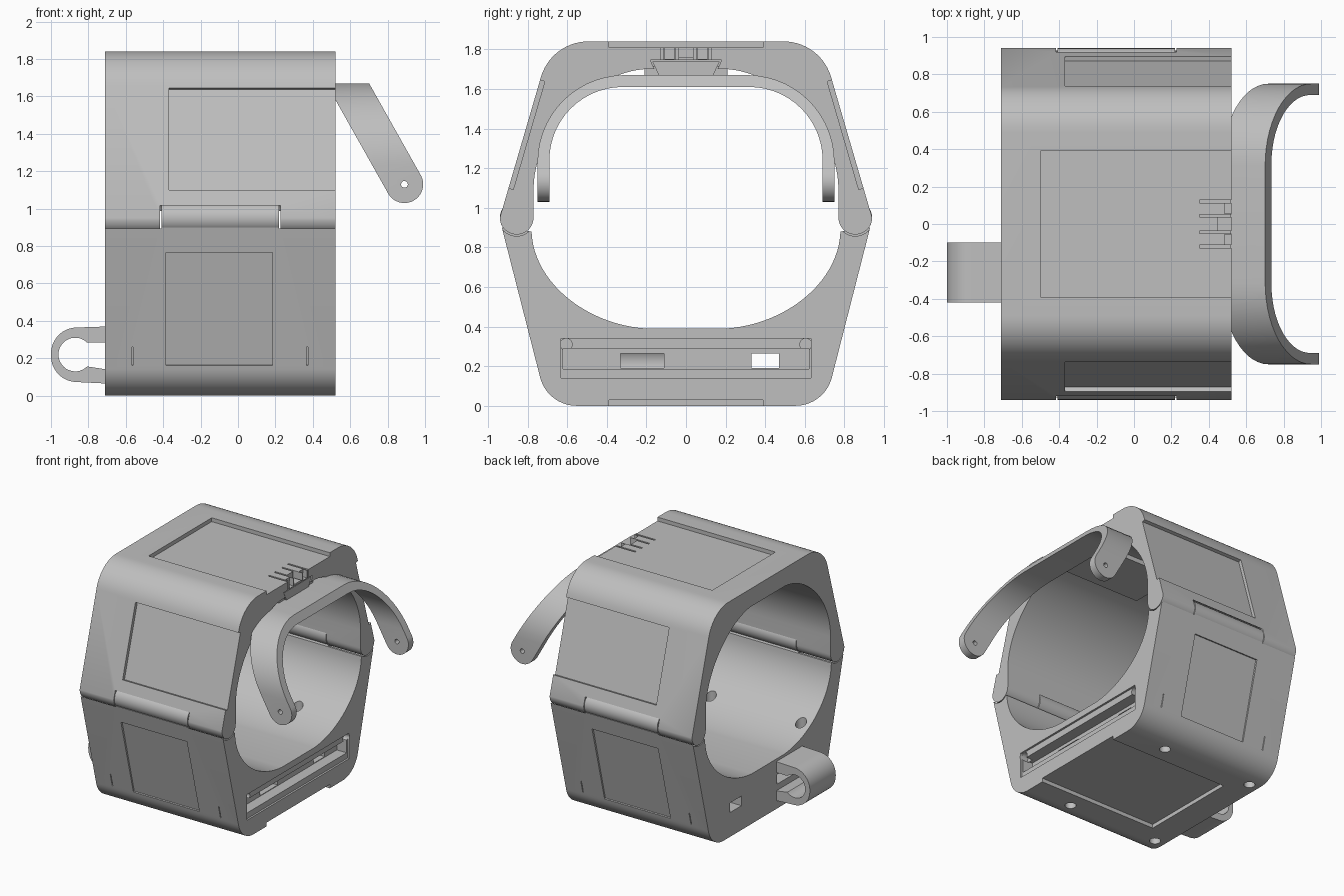
import bpy, bmesh, math
from mathutils import Vector
from mathutils.geometry import interpolate_bezier

cube = bpy.data.objects.get("Cube")
if cube:
    bpy.data.objects.remove(cube, do_unlink=True)

grey = bpy.data.materials.new("plain_grey")
grey.use_nodes = True
colour = (0.52, 0.52, 0.52, 1)
grey.diffuse_color = colour
grey.node_tree.nodes["Principled BSDF"].inputs["Base Color"].default_value = colour

X0, X1 = -0.71, 0.52            # body ends
HINGE = (0.855, 0.95)           # hinge axis in y, z
HX0, HX1 = -0.41, 0.22          # hinge knuckle ends


def prism(name, pts, axis, lo, hi):
    """Extrude a flat outline along x, y or z."""
    place = {"x": lambda a, b: (lo, a, b), "y": lambda a, b: (a, lo, b),
             "z": lambda a, b: (a, b, lo)}[axis]
    bm = bmesh.new()
    face = bm.faces.new([bm.verts.new(place(p[0], p[1])) for p in pts])
    new = bmesh.ops.extrude_face_region(bm, geom=[face])["geom"]
    move = Vector([hi - lo if axis == k else 0 for k in "xyz"])
    bmesh.ops.translate(bm, vec=move, verts=[v for v in new if isinstance(v, bmesh.types.BMVert)])
    bmesh.ops.recalc_face_normals(bm, faces=bm.faces)
    mesh = bpy.data.meshes.new(name)
    bm.to_mesh(mesh)
    bm.free()
    mesh.materials.append(grey)
    obj = bpy.data.objects.new(name, mesh)
    bpy.context.collection.objects.link(obj)
    return obj


def arc(c, r, a0, a1, n=20):
    angles = [math.radians(a0 + (a1 - a0) * i / n) for i in range(n + 1)]
    return [(c[0] + r * math.cos(a), c[1] + r * math.sin(a)) for a in angles]


def circle(c, r, n=32):
    return arc(c, r, 0, 360, n)[:-1]


def rect(a0, a1, b0, b1):
    return [(a0, b0), (a1, b0), (a1, b1), (a0, b1)]


def flip(pts):
    """Mirror a path across the centre, running back the other way."""
    return [(-p[0], p[1]) for p in reversed(pts)]


def rounded(pts, n=14):
    """Open path of (a, b, radius) corners."""
    out = []
    for i, (a, b, r) in enumerate(pts):
        p = Vector((a, b))
        if not r:
            out.append((a, b))
            continue
        u = (Vector(pts[i - 1][:2]) - p).normalized()
        w = (Vector(pts[i + 1][:2]) - p).normalized()
        half = u.angle(w) / 2
        c = p + (u + w).normalized() * r / math.sin(half)
        s, e = p + u * r / math.tan(half) - c, p + w * r / math.tan(half) - c
        a0, a1 = math.atan2(s.y, s.x), math.atan2(e.y, e.x)
        d = (a1 - a0 + math.pi) % (2 * math.pi) - math.pi
        out += arc(c, r, math.degrees(a0), math.degrees(a0 + d), n)
    return out


def bezier(*pts):
    a, b, c, d = [Vector((p[0], p[1], 0)) for p in pts]
    return [(v.x, v.y) for v in interpolate_bezier(a, b, c, d, 24)]


def boolean(obj, cutter, op="DIFFERENCE"):
    cutter.hide_render = True
    mod = obj.modifiers.new("cut", "BOOLEAN")
    mod.operation, mod.solver, mod.object = op, "EXACT", cutter
    bpy.context.view_layer.objects.active = obj
    bpy.ops.object.modifier_apply(modifier=mod.name)
    bpy.data.objects.remove(cutter, do_unlink=True)


def cut(obj, pts, axis, lo, hi):
    boolean(obj, prism("cutter", pts, axis, lo, hi))


def wall_recess(obj, p, q, depth, lo, hi):
    """Sink a panel into the wall between p and q, on both sides of the body."""
    p, q = Vector(p), Vector(q)
    n = Vector(((q - p).y, -(q - p).x)).normalized()
    if n.x < 0:
        n = -n
    quad = [p - n * depth, q - n * depth, q + n * 0.05, p + n * 0.05]
    for side in (1, -1):
        cut(obj, [(side * v.x, v.y) for v in quad], "x", lo, hi)


def smooth(obj):
    bpy.ops.object.select_all(action="DESELECT")
    obj.select_set(True)
    bpy.context.view_layer.objects.active = obj
    bpy.ops.object.shade_smooth_by_angle(angle=math.radians(28))


def upper_wall(z):
    return (0.94 - 0.292 * (z - 0.95), z)


def lower_wall(z):
    return (0.935 - 0.25 * (0.92 - z), z)


# Upper shell: rounded arch whose feet end in hinge barrels
outer = rounded([(0.94, 0.95, 0), (0.68, 1.84, 0.25), (0, 1.84, 0)])[:-1]
inner = bezier((0.77, 1.09), (0.77, 1.40), (0.47, 1.68), (0.21, 1.70))
foot = arc(HINGE, 0.085, -180, 0)[:-1]
half = list(reversed(inner)) + foot + outer
upper = prism("upper_shell", half + flip(half), "x", X0, X1)

# Lower shell: trough with cupped ends
outer = rounded([(*lower_wall(0.9), 0), (0.70, 0, 0.19), (0, 0, 0)])[:-1]
inner = bezier((0.78, 0.88), (0.77, 0.62), (0.5, 0.41), (0.2, 0.39))
half = list(reversed(inner)) + outer
lower = prism("lower_shell", half + flip(half), "x", X0, X1)

# Hinges on both sides
for side, name in ((1, "left"), (-1, "right")):
    centre = (side * HINGE[0], HINGE[1])
    cut(upper, circle(centre, 0.093), "x", HX0 - 0.006, HX1 + 0.006)
    cut(lower, circle(centre, 0.093), "x", X0 - 0.1, HX0)
    cut(lower, circle(centre, 0.093), "x", HX1, X1 + 0.1)
    smooth(prism(name + "_hinge_knuckle", circle(centre, 0.085), "x", HX0, HX1))

# Sunken panels on the top, bottom and slanted walls
cut(upper, rect(-0.39, 0.39, 1.81, 1.9), "x", -0.5, 0.6)
cut(lower, rect(-0.39, 0.39, -0.1, 0.03), "x", -0.5, 0.6)
wall_recess(upper, upper_wall(1.10), upper_wall(1.645), 0.025, -0.37, 0.6)
wall_recess(lower, lower_wall(0.16), lower_wall(0.765), 0.015, -0.385, 0.185)
for x in (-0.565, 0.37):
    wall_recess(lower, lower_wall(0.16), lower_wall(0.26), 0.02, x - 0.003, x + 0.003)

# Latch slots in the roof
for y in (-0.12, -0.045, 0.045, 0.12):
    cut(upper, rect(y - 0.007, y + 0.007, 1.74, 1.9), "x", 0.35, 0.6)
for y in (-0.083, 0.083):
    cut(upper, rect(y - 0.026, y + 0.026, 1.75, 1.9), "x", 0.485, 0.6)
cut(upper, rect(-0.038, 0.038, 1.76, 1.9), "x", 0.45, 0.6)
cut(upper, [(-0.14, 1.66), (0.14, 1.66), (0.18, 1.745), (-0.18, 1.745)], "x", 0.25, 0.6)

# Rail recess, groove, windows and screw holes in the lower end face
cut(lower, rect(-0.63, 0.63, 0.14, 0.34), "x", 0.505, 0.6)
cut(lower, rect(-0.62, 0.62, 0.185, 0.29), "x", 0.42, 0.6)
for y0, y1 in ((-0.33, -0.11), (0.33, 0.47)):
    cut(lower, rect(y0, y1, 0.19, 0.265), "x", -0.8, 0.6)
for y in (-0.605, 0.605):
    cut(lower, circle((y, 0.31), 0.03, 20), "x", 0.45, 0.6)

# Bolt holes through the floor
for x in (-0.63, 0.15):
    for y in (-0.52, 0.52):
        cut(lower, circle((x, y), 0.04, 24), "z", -0.1, 0.8)

# Handle: bent strip trimmed to a slanted arm with round ends
half_out = rounded([(0.75, 1.0, 0), (0.75, 1.67, 0.44), (0, 1.67, 0)])[:-1]
half_in = rounded([(0.69, 1.0, 0), (0.69, 1.61, 0.37), (0, 1.61, 0)])[:-1]
strip = half_out + flip(half_out) + list(reversed(flip(half_in))) + list(reversed(half_in))
handle = prism("handle", strip, "x", 0.3, 1.1)
tip = (0.89, 1.13)
arm = [(0.426, 1.75)] + arc(tip, 0.1, 209.4, 389.4) + [(0.656, 1.75)]
boolean(handle, prism("cutter", arm, "y", -0.9, 0.9), "INTERSECT")
cut(handle, circle(tip, 0.018, 20), "y", -0.9, 0.9)

# Handle mount under the roof and its locking tongue
mount = prism("handle_mount", rect(-0.21, 0.21, 1.665, 1.715), "x", -0.2, 0.5)
tongue = prism("latch_tongue", [(-0.135, 1.665), (0.135, 1.665), (0.17, 1.738), (-0.17, 1.738)],
               "x", 0.26, 0.515)

# Strap loop on the far end
loop_out = rounded([(-0.70, 0.37, 0), (-1.0, 0.36, 0.139), (-1.0, 0.08, 0.139), (-0.70, 0.065, 0)])
loop_in = [(-0.70, 0.14)] + arc((-0.87, 0.22), 0.09, -45, -315, 28) + [(-0.70, 0.285)]
loop = prism("strap_loop", loop_out + loop_in, "y", -0.42, -0.10)

for obj in (upper, lower, handle, loop):
    smooth(obj)
